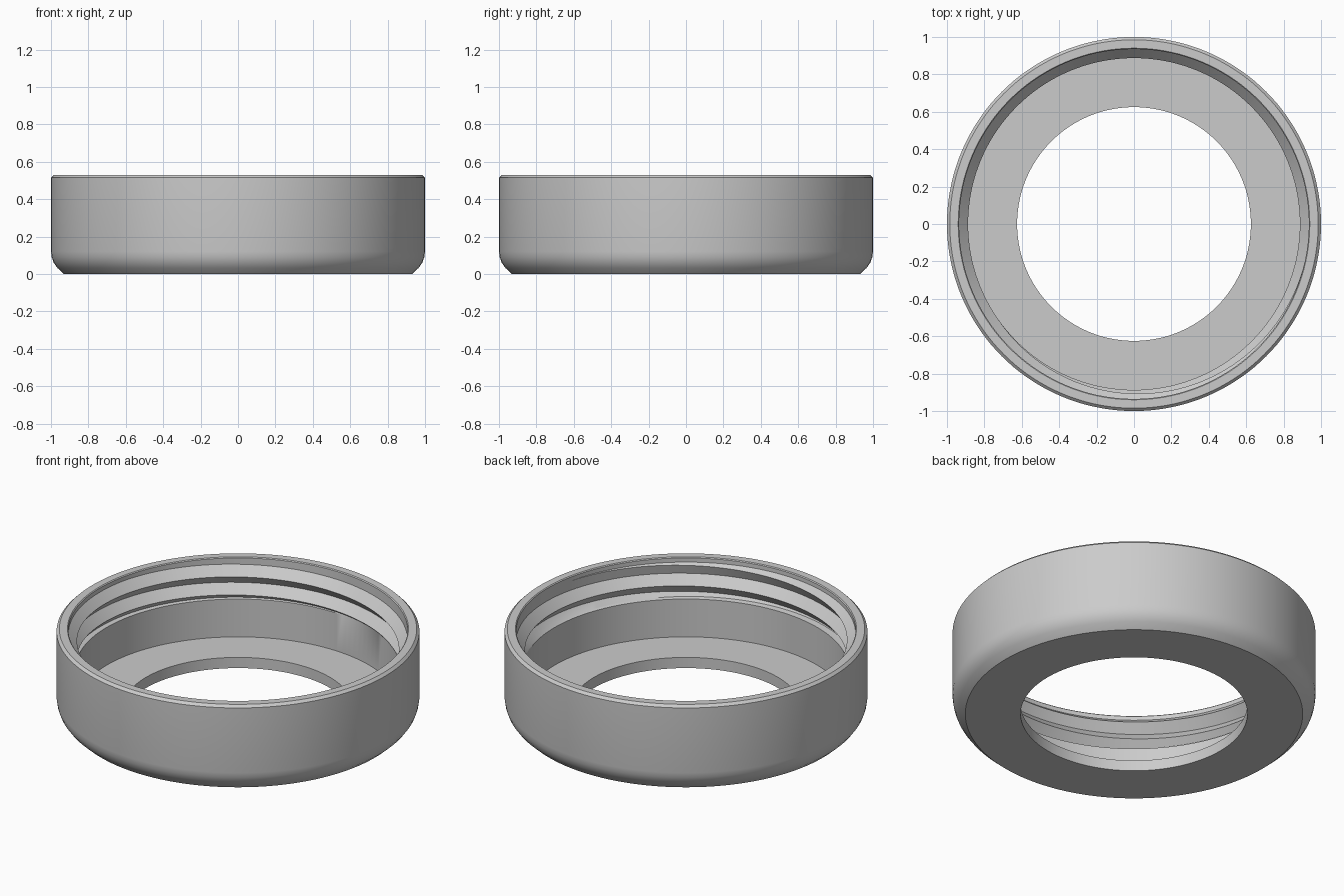
import bpy, bmesh, math

cube = bpy.data.objects.get("Cube")
if cube:
    bpy.data.objects.remove(cube, do_unlink=True)

SEGMENTS = 144
PITCH, ROOT, CREST = 0.11, 0.935, 0.887
LOW, HIGH, START = 0.30, 0.50, 0.284

# Outside of the ring, from the hole over the base and up to the rim
OUTSIDE = [(0.625, 0.065), (0.625, 0), (0.93, 0), (0.965, 0.032), (0.985, 0.06),
           (0.996, 0.09), (1, 0.12), (1, 0.515), (0.985, 0.53), (0.94, 0.53), (0.935, 0.525)]
# Plain bore under the thread, down to the floor
BORE = [(0.893, LOW - 0.005), (0.893, 0.065)]


def thread_radius(z, angle):
    """V-shaped thread that fades out below the rim."""
    phase = (z - START) / PITCH - angle / math.tau
    sharp = abs(2 * (phase % 1) - 1)
    fade = min(1, max(0, (HIGH - z) / 0.04))
    return ROOT - (ROOT - CREST) * sharp * fade


def section(angle):
    """Closed cross-section of the ring at one angle."""
    thread = []
    for k in range(4, -3, -1):
        z = START + PITCH * (k / 2 + angle / math.tau)
        z = min(HIGH, max(LOW, z))
        thread.append((thread_radius(z, angle), z))
    return OUTSIDE + thread + BORE


# Sweep the section round the axis
bm = bmesh.new()
columns = []
for i in range(SEGMENTS + 1):
    a = math.tau * i / SEGMENTS
    columns.append([bm.verts.new((r * math.cos(a), r * math.sin(a), z)) for r, z in section(a)])
for left, right in zip(columns, columns[1:]):
    for j in range(len(left)):
        n = (j + 1) % len(left)
        bm.faces.new((left[j], right[j], right[n], left[n]))
bmesh.ops.remove_doubles(bm, verts=bm.verts, dist=0.0002)
bmesh.ops.recalc_face_normals(bm, faces=bm.faces)

mesh = bpy.data.meshes.new("threaded_ring")
bm.to_mesh(mesh)
bm.free()
ring = bpy.data.objects.new("threaded_ring", mesh)
bpy.context.collection.objects.link(ring)

# Plain grey all over
grey = bpy.data.materials.new("grey")
grey.use_nodes = True
grey.diffuse_color = (0.6, 0.6, 0.6, 1)
grey.node_tree.nodes["Principled BSDF"].inputs["Base Color"].default_value = (0.6, 0.6, 0.6, 1)
mesh.materials.append(grey)

bpy.context.view_layer.objects.active = ring
ring.select_set(True)
bpy.ops.object.shade_smooth_by_angle(angle=math.radians(28))
